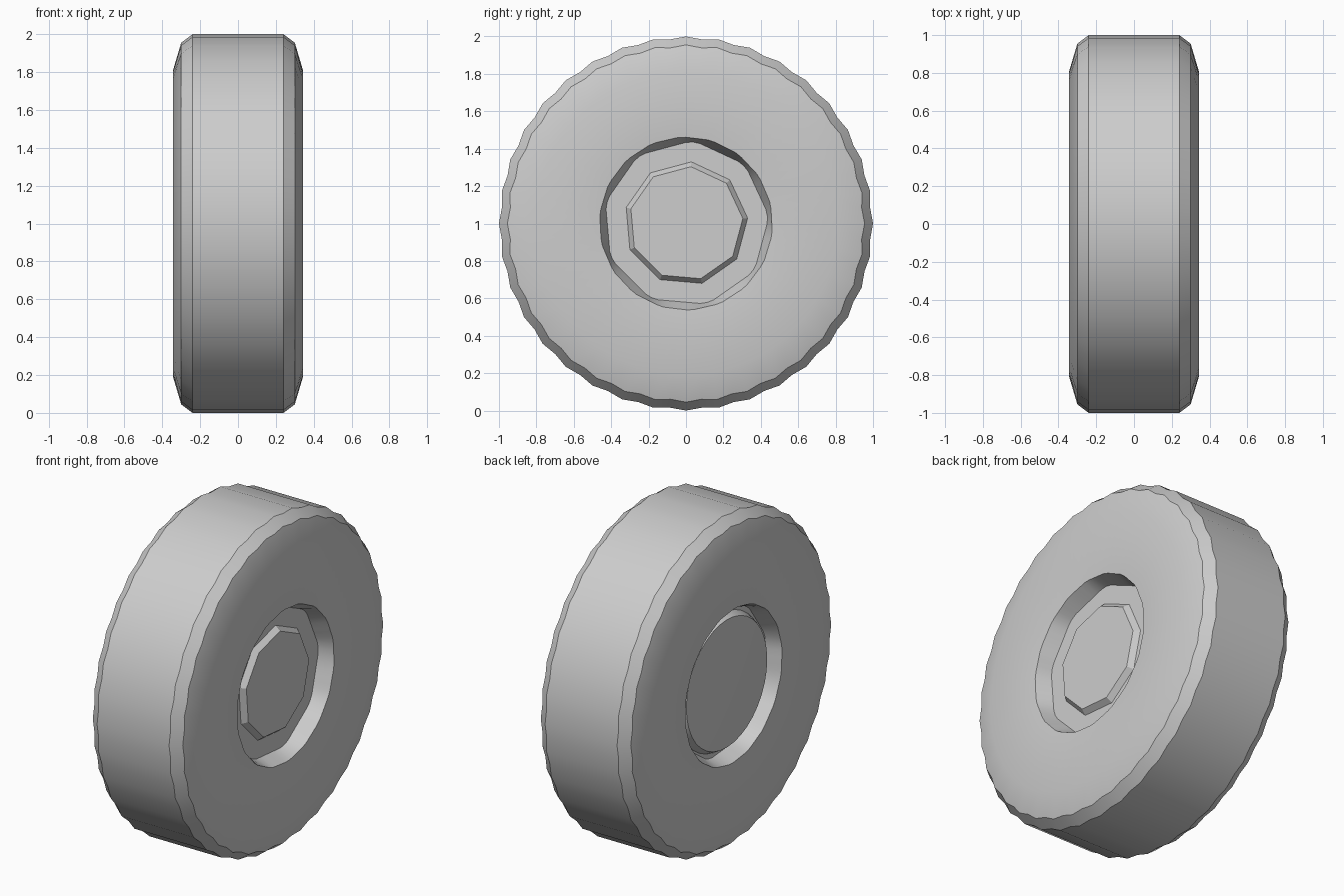
import bpy
import bmesh
from math import sin, cos, radians

cube = bpy.data.objects.get("Cube")
if cube:
    bpy.data.objects.remove(cube, do_unlink=True)

STEPS = 72  # points around the tyre

grey = bpy.data.materials.new("mid_grey")
grey.use_nodes = True
grey.diffuse_color = (0.61, 0.61, 0.61, 1)
grey.node_tree.nodes["Principled BSDF"].inputs["Base Color"].default_value = grey.diffuse_color


def circle(radius):
    return lambda deg: radius


def scallop(radius, dip=0.012):
    """Wavy outline: every second point dips inward."""
    return lambda deg: radius - dip * (round(deg / 5) % 2)


def polygon(radius, sides, phase, limit=1):
    """Outline of a regular polygon, with its corners trimmed to a limit radius."""
    step = 360 / sides
    def outline(deg):
        r = radius * cos(radians(step / 2)) / cos(radians((deg - phase) % step - step / 2))
        return min(r, limit)
    return outline


def lathe(name, rings, steps=STEPS, phase=0, sharp=28):
    """Skin a list of (x, outline) rings around the x axis and cap both ends."""
    bm = bmesh.new()
    loops = []
    for x, outline in rings:
        loop = []
        for i in range(steps):
            deg = phase + i * 360 / steps
            r = outline(deg)
            loop.append(bm.verts.new((x, r * cos(radians(deg)), 1 + r * sin(radians(deg)))))
        loops.append(loop)
    for a, b in zip(loops, loops[1:]):
        for i in range(steps):
            j = (i + 1) % steps
            bm.faces.new((a[i], a[j], b[j], b[i]))
    bm.faces.new(loops[0])
    bm.faces.new(loops[-1])
    bmesh.ops.recalc_face_normals(bm, faces=bm.faces)
    mesh = bpy.data.meshes.new(name)
    bm.to_mesh(mesh)
    bm.free()
    mesh.materials.append(grey)
    obj = bpy.data.objects.new(name, mesh)
    bpy.context.collection.objects.link(obj)
    bpy.ops.object.select_all(action="DESELECT")
    obj.select_set(True)
    bpy.context.view_layer.objects.active = obj
    bpy.ops.object.shade_smooth_by_angle(angle=radians(sharp))
    return obj


# Tyre: tread, shoulder, dished side wall and recessed floor, mirrored across x
half = [
    (0.24, scallop(1.0)),
    (0.30, scallop(0.955)),
    (0.343, circle(0.81)),
    (0.318, polygon(0.465, 18, 13)),
    (0.23, polygon(0.446, 9, 5, limit=0.437)),
]
lathe("tyre", [(-x, r) for x, r in reversed(half)] + half)

# Nine-sided hub cap on the +x side
lathe("hub_cap", [(0.225, circle(0.335)), (0.262, circle(0.305))], steps=9, phase=5)

# Round, slightly domed hub disc on the -x side
lathe("hub_disc", [(-0.225, circle(0.41)), (-0.272, circle(0.385)), (-0.28, circle(0.18))], steps=36)
